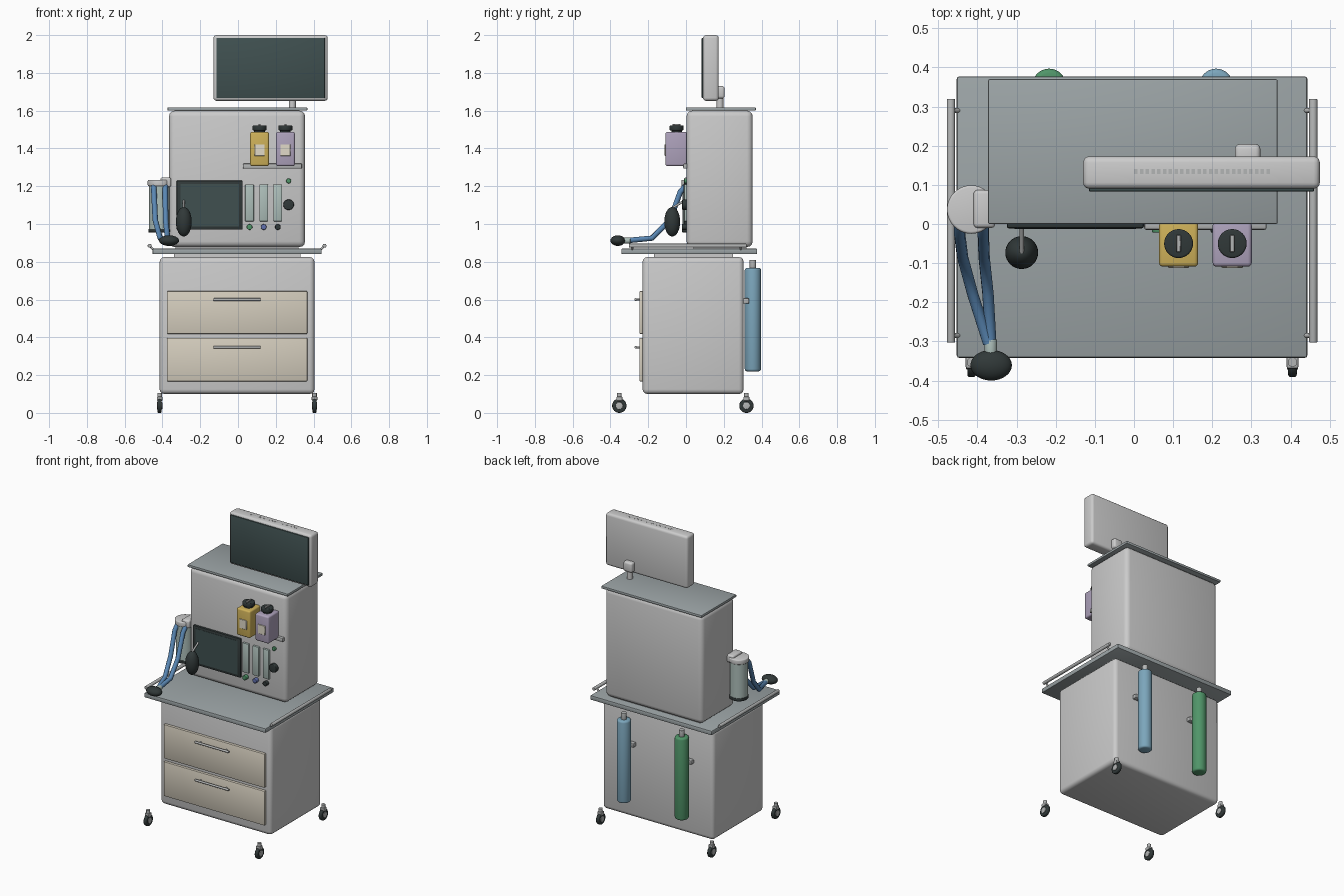
import bpy, bmesh, math
from mathutils import Vector, Matrix

if "Cube" in bpy.data.objects:
    bpy.data.objects.remove(bpy.data.objects["Cube"])

COLORS = {
    "slate": (0.33, 0.37, 0.38), "beige": (0.66, 0.61, 0.51), "dark": (0.03, 0.04, 0.04),
    "screen": (0.05, 0.08, 0.08), "teal": (0.42, 0.52, 0.49), "yellow": (0.62, 0.44, 0.10),
    "purple": (0.42, 0.36, 0.50), "label": (0.75, 0.70, 0.58), "blue": (0.10, 0.24, 0.45),
    "steel_blue": (0.20, 0.38, 0.50), "green": (0.08, 0.30, 0.14), "metal": (0.45, 0.46, 0.46),
    "indigo": (0.12, 0.16, 0.42),
}


def paint(ob, color):
    if color:
        mat = bpy.data.materials.get(color) or bpy.data.materials.new(color)
        mat.diffuse_color = (*COLORS[color], 1)
        mat.use_nodes = True
        mat.node_tree.nodes["Principled BSDF"].inputs["Base Color"].default_value = mat.diffuse_color
        ob.data.materials.append(mat)


def finish(name, bm, color):
    me = bpy.data.meshes.new(name)
    bm.to_mesh(me)
    bm.free()
    ob = bpy.data.objects.new(name, me)
    bpy.context.collection.objects.link(ob)
    paint(ob, color)
    bpy.ops.object.select_all(action='DESELECT')
    ob.select_set(True)
    bpy.context.view_layer.objects.active = ob
    bpy.ops.object.shade_smooth_by_angle(angle=math.radians(40))
    return ob


def box(name, x, y, z, color=None, bevel=0.0, seg=3):
    """Box from (min, max) ranges, with rounded edges."""
    bm = bmesh.new()
    bmesh.ops.create_cube(bm, size=1)
    for v in bm.verts:
        v.co = [r[0] + (c + 0.5) * (r[1] - r[0]) for r, c in zip((x, y, z), v.co)]
    if bevel:
        bmesh.ops.bevel(bm, geom=bm.edges[:], offset=bevel, segments=seg,
                        profile=0.5, affect='EDGES', clamp_overlap=True)
    return finish(name, bm, color)


def rod(name, a, b, r, color=None, bevel=0.0, sides=32):
    """Cylinder between two points, optionally with rounded rims."""
    a, b = Vector(a), Vector(b)
    bm = bmesh.new()
    bmesh.ops.create_cone(bm, cap_ends=True, segments=sides, radius1=r, radius2=r,
                          depth=(b - a).length)
    if bevel:
        rims = [e for e in bm.edges if any(len(f.verts) > 4 for f in e.link_faces)]
        bmesh.ops.bevel(bm, geom=rims, offset=bevel, segments=3, profile=0.5,
                        affect='EDGES', clamp_overlap=True)
    rot = (b - a).to_track_quat('Z', 'Y').to_matrix().to_4x4()
    bm.transform(Matrix.Translation((a + b) / 2) @ rot)
    return finish(name, bm, color)


def ellipsoid(name, center, radii, color):
    bm = bmesh.new()
    bmesh.ops.create_uvsphere(bm, u_segments=32, v_segments=16, radius=1)
    bm.transform(Matrix.Translation(center) @ Matrix.Diagonal((*radii, 1)))
    return finish(name, bm, color)


def hose(name, pts, r, color):
    cu = bpy.data.curves.new(name, 'CURVE')
    cu.dimensions = '3D'
    cu.bevel_depth, cu.bevel_resolution, cu.use_fill_caps = r, 4, True
    sp = cu.splines.new('POLY')
    sp.points.add(len(pts) - 1)
    for p, co in zip(sp.points, pts):
        p.co = (*co, 1)
    sp.use_smooth = True
    ob = bpy.data.objects.new(name, cu)
    bpy.context.collection.objects.link(ob)
    paint(ob, color)


CX = -0.005  # centre line of the cart

# Main bodies
box("lower_cabinet", (-0.415, 0.405), (-0.23, 0.305), (0.10, 0.825), None, 0.025)
box("work_table", (-0.453, 0.443), (-0.342, 0.377), (0.84, 0.87), "slate", 0.006, 2)
box("upper_cabinet", (-0.365, 0.355), (0.003, 0.353), (0.878, 1.60), None, 0.03)
box("top_shelf", (-0.373, 0.367), (0.0, 0.37), (1.60, 1.617), "slate", 0.004, 2)
box("cabinet_neck", (-0.34, 0.33), (-0.17, 0.25), (0.82, 0.845))
box("upper_cabinet_foot", (-0.33, 0.32), (0.04, 0.32), (0.865, 0.885))

# Drawers with bar handles
for n, (z0, z1, hz) in {"lower": (0.167, 0.397, 0.347), "upper": (0.418, 0.645, 0.60)}.items():
    box(f"{n}_drawer", (-0.377, 0.367), (-0.247, -0.225), (z0, z1), "beige", 0.005, 2)
    rod(f"{n}_drawer_handle", (-0.13, -0.266, hz), (0.12, -0.266, hz), 0.007, "metal", 0.002, 16)
    for x in (-0.10, 0.09):
        rod(f"{n}_handle_post", (x, -0.24, hz), (x, -0.266, hz), 0.005, "metal", 0, 12)

# Casters and side rails, mirrored about the centre line
for side, s in (("left", -1), ("right", 1)):
    x = CX + s * 0.41
    for end, y in (("front", -0.353), ("back", 0.32)):
        rod(f"{end}_{side}_wheel", (x - 0.011, y, 0.038), (x + 0.011, y, 0.038), 0.038, "dark", 0.006)
        rod(f"{end}_{side}_hub", (x - 0.014, y, 0.038), (x + 0.014, y, 0.038), 0.019, "metal", 0.002, 24)
        box(f"{end}_{side}_fork", (x - 0.015, x + 0.015), (y - 0.016, y + 0.016), (0.064, 0.086),
            "metal", 0.004, 2)
        rod(f"{end}_{side}_stem", (x, y, 0.08), (x, y, 0.106), 0.012, "metal", 0, 20)
    x = CX + s * 0.463
    rod(f"{side}_rail", (x, -0.303, 0.885), (x, 0.32, 0.885), 0.0105, "metal", 0.002, 20)
    for y in (-0.285, 0.29):
        rod(f"{side}_rail_bracket", (x, y, 0.885), (x - s * 0.025, y, 0.86), 0.006, "metal", 0, 12)

# Gas cylinders on the back
for n, x, c in (("green", -0.217, "green"), ("blue", 0.21, "steel_blue")):
    y = 0.354
    rod(f"{n}_gas_cylinder", (x, y, 0.22), (x, y, 0.768), 0.043, c, 0.012)
    rod(f"{n}_cylinder_valve", (x, y, 0.765), (x, y, 0.81), 0.017, "metal", 0.003, 20)
    box(f"{n}_cylinder_clamp", (x - 0.055, x + 0.055), (0.30, 0.334), (0.578, 0.607), "metal", 0.006, 2)

# Monitor on its post
box("monitor_housing", (-0.13, 0.475), (0.09, 0.173), (1.652, 2.0), None, 0.016)
box("monitor_screen", (-0.115, 0.46), (0.083, 0.10), (1.667, 1.985), "screen", 0.003, 2)
for i in range(24):
    x = 0.0 + i * 0.0147
    box("monitor_vent", (x, x + 0.009), (0.128, 0.14), (1.99, 2.0005), "metal")
rod("monitor_post", (0.288, 0.18, 1.61), (0.288, 0.18, 1.70), 0.018)
box("monitor_mount", (0.258, 0.323), (0.15, 0.204), (1.665, 1.73), None, 0.012)

# Panel display
box("panel_display_frame", (-0.325, 0.025), (-0.011, 0.01), (0.97, 1.23), "dark", 0.005, 2)
box("panel_display_screen", (-0.305, 0.005), (-0.0125, 0.0), (0.987, 1.213), "screen")

# Flow tubes with their knobs
for x, c in ((0.061, "green"), (0.136, "indigo"), (0.211, "dark")):
    box("flow_tube", (x - 0.023, x + 0.023), (-0.01, 0.01), (1.014, 1.21), "teal", 0.004, 2)
    rod("flow_knob", (x, 0.01, 0.984), (x, -0.022, 0.984), 0.015, c, 0.003, 24)
rod("status_button", (0.268, 0.01, 1.228), (0.268, -0.01, 1.228), 0.013, "green", 0.003, 24)
rod("pressure_dial", (0.268, 0.01, 1.102), (0.268, -0.02, 1.102), 0.028, "dark", 0.004)

# Bottle shelf and two filler bottles
box("bottle_shelf", (0.026, 0.339), (-0.015, 0.01), (1.293, 1.32), "metal", 0.006, 2)
for c, x in (("yellow", 0.114), ("purple", 0.251)):
    y = -0.05
    box(f"{c}_bottle", (x - 0.05, x + 0.05), (-0.109, 0.006), (1.307, 1.487), c, 0.01)
    box(f"{c}_bottle_label", (x - 0.027, x + 0.027), (-0.1125, -0.10), (1.36, 1.422), "label", 0.002, 1)
    rod(f"{c}_bottle_neck", (x, y, 1.48), (x, y, 1.50), 0.028, "dark")
    rod(f"{c}_bottle_cap", (x, y, 1.495), (x, y, 1.522), 0.037, "dark", 0.005)
    box(f"{c}_cap_grip", (x - 0.006, x + 0.006), (y - 0.022, y + 0.022), (1.515, 1.53), "metal", 0.002, 1)

# Absorber canister on the left side
cx, cy = -0.416, 0.037
rod("absorber_base", (cx, cy, 0.955), (cx, cy, 0.975), 0.058, "dark", 0.004)
rod("absorber_canister", (cx, cy, 0.97), (cx, cy, 1.205), 0.055, "teal")
rod("absorber_lid", (cx, cy, 1.20), (cx, cy, 1.233), 0.062, None, 0.006)
box("absorber_arm", (-0.41, -0.355), (-0.01, 0.087), (1.195, 1.247), None, 0.01)

# Breathing hoses, connector and mask
hose("left_breathing_hose", [(-0.445, 0.01, 1.215), (-0.445, -0.03, 1.17), (-0.438, -0.085, 1.02),
     (-0.412, -0.18, 0.925), (-0.372, -0.305, 0.913)], 0.0145, "blue")
hose("right_breathing_hose", [(-0.385, 0.01, 1.215), (-0.385, -0.03, 1.17), (-0.383, -0.085, 1.02),
     (-0.373, -0.18, 0.925), (-0.366, -0.305, 0.913)], 0.0145, "blue")
rod("mask_connector", (-0.366, -0.295, 0.912), (-0.366, -0.34, 0.912), 0.016, "teal", 0.002, 24)
ellipsoid("face_mask", (-0.365, -0.361, 0.912), (0.053, 0.039, 0.028), "dark")

# Reservoir bag on its arm
rod("bag_arm", (-0.287, 0.01, 1.135), (-0.287, -0.072, 1.085), 0.006, "metal", 0, 16)
ellipsoid("reservoir_bag", (-0.287, -0.073, 1.012), (0.042, 0.042, 0.078), "dark")
